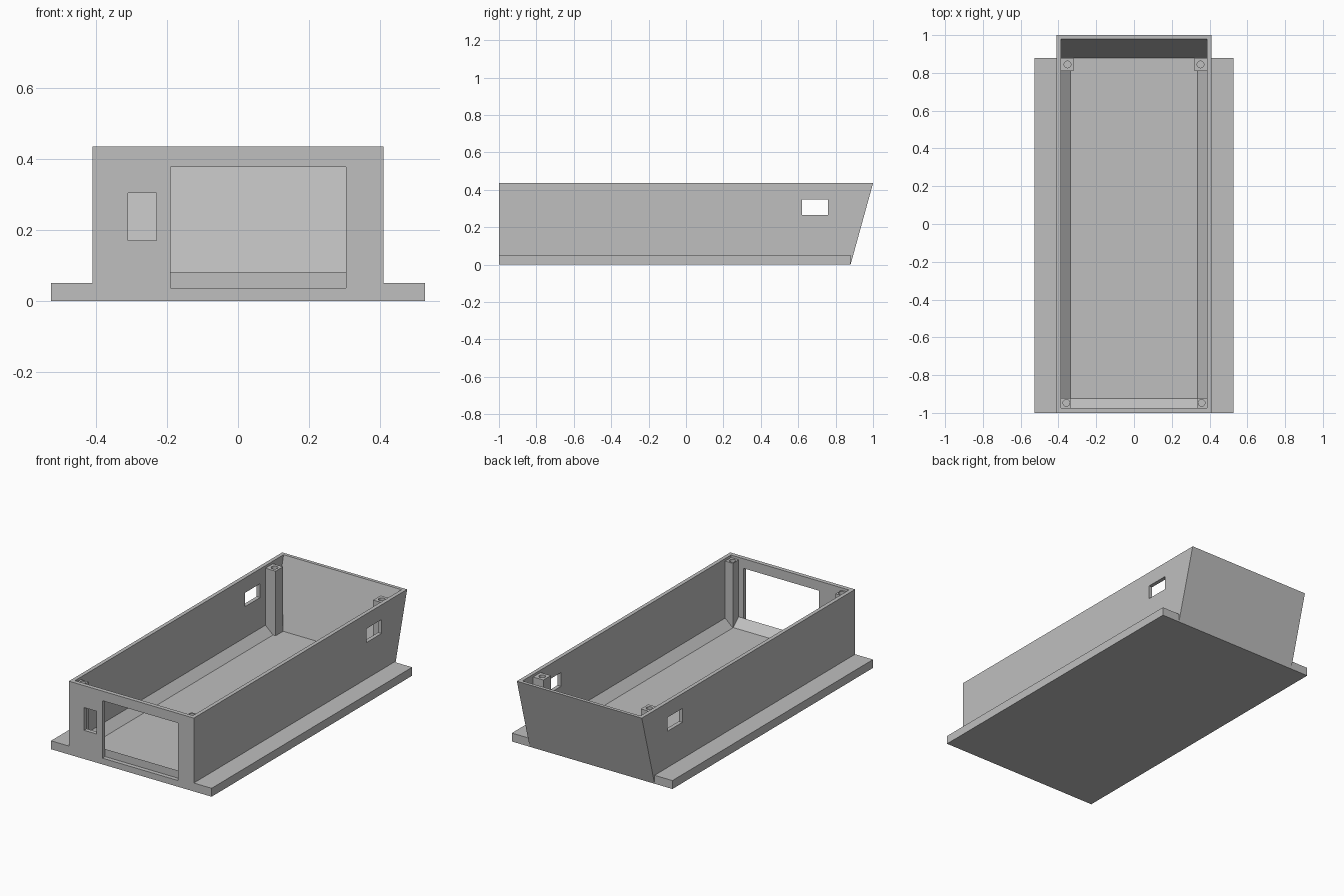
import bpy, bmesh
from mathutils import Vector

default = bpy.data.objects.get("Cube")
if default:
    bpy.data.objects.remove(default, do_unlink=True)

grey = bpy.data.materials.new("plain_grey")
grey.use_nodes = True
grey.diffuse_color = (0.52, 0.52, 0.52, 1)
grey.node_tree.nodes["Principled BSDF"].inputs["Base Color"].default_value = grey.diffuse_color

# Main dimensions
HEIGHT, FLOOR, FLANGE_TOP = 0.435, 0.037, 0.05
OUT_X, IN_X, FLANGE_X = 0.41, 0.387, 0.527
FRONT, IN_FRONT, BACK_LOW = -1.0, -0.975, 0.88
FILLET = 0.05
BOSS_TOP = HEIGHT - 0.015


def finish(name, bm):
    bmesh.ops.recalc_face_normals(bm, faces=bm.faces)
    mesh = bpy.data.meshes.new(name)
    bm.to_mesh(mesh)
    bm.free()
    mesh.materials.append(grey)
    obj = bpy.data.objects.new(name, mesh)
    bpy.context.collection.objects.link(obj)
    return obj


def prism(name, profile, axis, start, end):
    """Extrude a 2D profile along x (profile is y, z) or y (profile is x, z)."""
    bm = bmesh.new()
    if axis == "x":
        points = [(start, a, b) for a, b in profile]
        step = Vector((end - start, 0, 0))
    else:
        points = [(a, start, b) for a, b in profile]
        step = Vector((0, end - start, 0))
    face = bm.faces.new([bm.verts.new(p) for p in points])
    result = bmesh.ops.extrude_face_region(bm, geom=[face], use_keep_orig=True)
    moved = [v for v in result["geom"] if isinstance(v, bmesh.types.BMVert)]
    bmesh.ops.translate(bm, verts=moved, vec=step)
    return finish(name, bm)


def box(name, x, y, z):
    rect = [(y[0], z[0]), (y[1], z[0]), (y[1], z[1]), (y[0], z[1])]
    return prism(name, rect, "x", x[0], x[1])


def cylinder(name, x, y, radius, bottom, top):
    bm = bmesh.new()
    bmesh.ops.create_cone(bm, cap_ends=True, segments=24, radius1=radius,
                          radius2=radius, depth=top - bottom)
    bmesh.ops.translate(bm, verts=bm.verts, vec=(x, y, (top + bottom) / 2))
    return finish(name, bm)


def cut(target, cutter):
    cutter.hide_render = True
    mod = target.modifiers.new("cut", "BOOLEAN")
    mod.operation = "DIFFERENCE"
    mod.solver = "EXACT"
    mod.object = cutter
    bpy.context.view_layer.objects.active = target
    bpy.ops.object.modifier_apply(modifier=mod.name)
    bpy.data.objects.remove(cutter, do_unlink=True)


# Open tray with a leaning back wall
tray = prism("tray_body", [(FRONT, 0), (BACK_LOW, 0), (1.0, HEIGHT), (FRONT, HEIGHT)],
             "x", -OUT_X, OUT_X)
over = HEIGHT + 0.1
slope = (0.98 - BACK_LOW) / (HEIGHT - FLOOR)
cut(tray, prism("cavity", [(IN_FRONT, FLOOR), (BACK_LOW, FLOOR),
                           (BACK_LOW + slope * (over - FLOOR), over), (IN_FRONT, over)],
                "x", -IN_X, IN_X))

# Front openings and the pair of side windows
cut(tray, box("display_opening", (-0.19, 0.305), (-1.1, IN_FRONT), (FLOOR, 0.378)))
cut(tray, box("switch_opening", (-0.31, -0.23), (-1.1, -0.95), (0.17, 0.305)))
cut(tray, box("side_windows", (-0.6, 0.6), (0.62, 0.76), (0.265, 0.347)))

# Sloped fillet along the front of the floor
prism("front_floor_fillet", [(IN_FRONT, FLOOR), (IN_FRONT + FILLET, FLOOR),
                             (IN_FRONT, FLOOR + 0.045)], "x", -0.337, 0.337)

for side, label in ((-1, "right"), (1, "left")):
    # Mounting flange
    box(label + "_flange", sorted((side * OUT_X, side * FLANGE_X)),
        (FRONT, BACK_LOW), (0, FLANGE_TOP))
    # Sloped fillet along the side of the floor
    prism(label + "_floor_fillet", [(side * IN_X, FLOOR), (side * (IN_X - FILLET), FLOOR),
                                    (side * IN_X, FLOOR + 0.045)], "y", -0.92, 0.81)
    # Screw columns: end, inner x, y range, hole position
    for end, inner, ys, hx, hy in (("front", 0.337, (IN_FRONT, -0.92), 0.358, -0.947),
                                   ("back", 0.32, (0.81, BACK_LOW), 0.352, 0.845)):
        column = box(f"{end}_{label}_screw_column", sorted((side * inner, side * IN_X)),
                     ys, (FLOOR, BOSS_TOP))
        cut(column, cylinder("screw_hole", side * hx, hy, 0.018, BOSS_TOP - 0.12, over))
